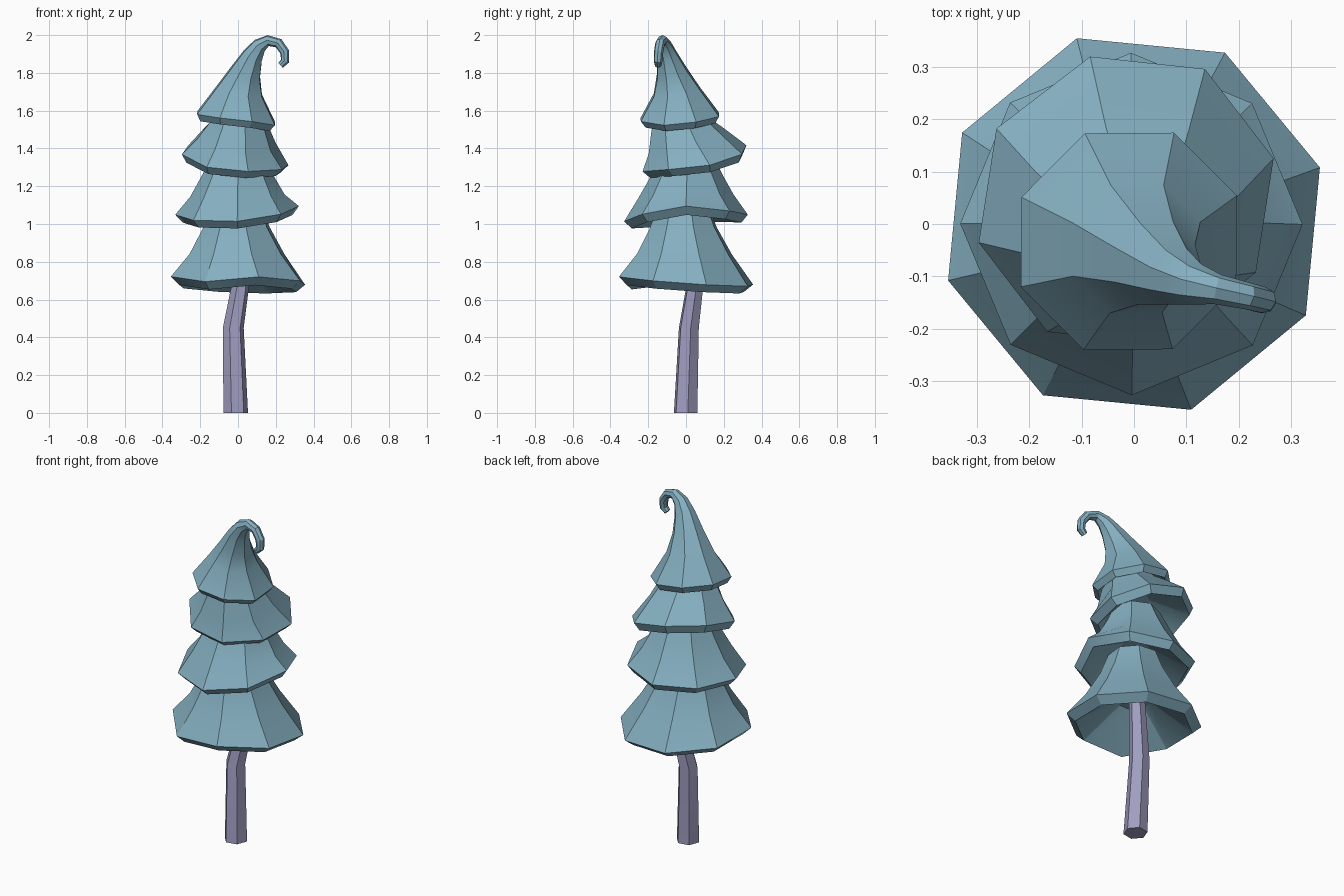
import bpy
import bmesh
from math import cos, sin, radians
from mathutils import Vector, Quaternion

cube = bpy.data.objects.get("Cube")
if cube:
    bpy.data.objects.remove(cube, do_unlink=True)


def material(name, color):
    mat = bpy.data.materials.new(name)
    mat.use_nodes = True
    mat.diffuse_color = (*color, 1)
    shader = mat.node_tree.nodes["Principled BSDF"]
    shader.inputs["Base Color"].default_value = (*color, 1)
    shader.inputs["Roughness"].default_value = 0.8
    return mat


foliage = material("dusty_teal", (0.235, 0.43, 0.53))
bark = material("lavender_bark", (0.35, 0.34, 0.53))


def ring_points(center, radius, spin, sides, start):
    """Corners of a polygon ring turned by a quaternion."""
    angles = [radians(start + 360 * i / sides) for i in range(sides)]
    return [Vector(center) + spin @ Vector((radius * cos(a), radius * sin(a), 0))
            for a in angles]


def loft(name, rings, mat):
    """Skin a list of rings and cap both ends."""
    bm = bmesh.new()
    loops = [[bm.verts.new(p) for p in ring] for ring in rings]
    n = len(loops[0])
    for a, b in zip(loops, loops[1:]):
        for i in range(n):
            j = (i + 1) % n
            bm.faces.new((a[i], a[j], b[j], b[i]))
    bm.faces.new(loops[0][::-1])
    bm.faces.new(loops[-1])
    bmesh.ops.recalc_face_normals(bm, faces=bm.faces)
    mesh = bpy.data.meshes.new(name)
    bm.to_mesh(mesh)
    bm.free()
    mesh.materials.append(mat)
    obj = bpy.data.objects.new(name, mesh)
    bpy.context.collection.objects.link(obj)
    bpy.ops.object.select_all(action="DESELECT")
    obj.select_set(True)
    bpy.context.view_layer.objects.active = obj
    bpy.ops.object.shade_smooth_by_angle(angle=radians(30))
    return obj


UP = Vector((0, 0, 1))


def tier(name, spine, slope, start, lip=0.89, drop=0.042, dips={}):
    """Eight-sided skirt, hollow below; spine rows are x, y, z, radius from the rim up."""
    centers = [Vector(row[:3]) for row in spine]
    rim_normal = Vector((-slope[0], -slope[1], 1)).normalized()
    spin = UP.rotation_difference(rim_normal)
    normal = rim_normal
    outer = []
    for k, row in enumerate(spine):
        if k:
            # Ease from the tilted rim towards the direction of the spine
            nxt = centers[min(k + 1, len(spine) - 1)]
            tangent = (nxt - centers[k - 1]).normalized()
            if k == 1:
                tangent = (tangent + rim_normal).normalized()
            spin = normal.rotation_difference(tangent) @ spin
            normal = tangent
        outer.append(ring_points(centers[k], row[3], spin, 8, start))
    for i, dz in dips.items():
        outer[0][i].z += dz

    # Turned-under lip and shallow hollow underside, both square to the rim
    def under(scale, rise):
        return [centers[0] + (p - centers[0]) * scale + rim_normal * rise
                for p in outer[0]]

    inner = [under(0.25, 0.3 * spine[0][3]), under(lip, -drop)]
    return loft(name, inner + outer, foliage)


# Foliage tiers
tier("bottom_tier", [(0, 0, 0.70, 0.372), (-0.005, -0.008, 0.84, 0.263),
                     (-0.01, -0.015, 0.98, 0.185), (-0.01, -0.015, 1.10, 0.14)],
     (-0.04, -0.07), 17, lip=0.87, dips={5: -0.035})
tier("lower_middle_tier", [(-0.005, 0, 1.052, 0.328), (-0.003, 0.002, 1.15, 0.25),
                           (0, 0.005, 1.26, 0.188), (0, 0, 1.36, 0.14)],
     (0.07, 0.07), 0, dips={0: 0.02, 1: -0.015, 2: -0.025, 4: 0.02, 6: -0.015})
tier("upper_middle_tier", [(-0.015, 0.045, 1.335, 0.295), (-0.008, 0, 1.44, 0.215),
                           (0, -0.03, 1.53, 0.16), (0, -0.035, 1.62, 0.11)],
     (-0.19, 0.25), 15, dips={0: 0.01, 6: 0.025, 7: 0.035})

# Top tier drawn out into a curled tip
tier("curled_top_tier", [(-0.01, -0.033, 1.56, 0.225), (0.005, -0.048, 1.70, 0.133),
                         (0.04, -0.075, 1.80, 0.087), (0.078, -0.1, 1.89, 0.058),
                         (0.115, -0.115, 1.945, 0.041), (0.16, -0.125, 1.971, 0.029),
                         (0.215, -0.137, 1.957, 0.026), (0.248, -0.145, 1.91, 0.025),
                         (0.249, -0.148, 1.862, 0.023), (0.225, -0.148, 1.84, 0.018)],
     (-0.14, 0.1), 22.5, drop=0.035, dips={5: 0.01, 6: 0.015})

# Bent six-sided trunk
trunk_rows = [(-0.012, -0.002, 0, 0.066), (-0.025, 0.015, 0.45, 0.056),
              (0.01, 0.045, 0.66, 0.048), (0.01, 0.03, 0.92, 0.04)]
loft("trunk", [ring_points(row[:3], row[3], Quaternion(), 6, 10) for row in trunk_rows], bark)
